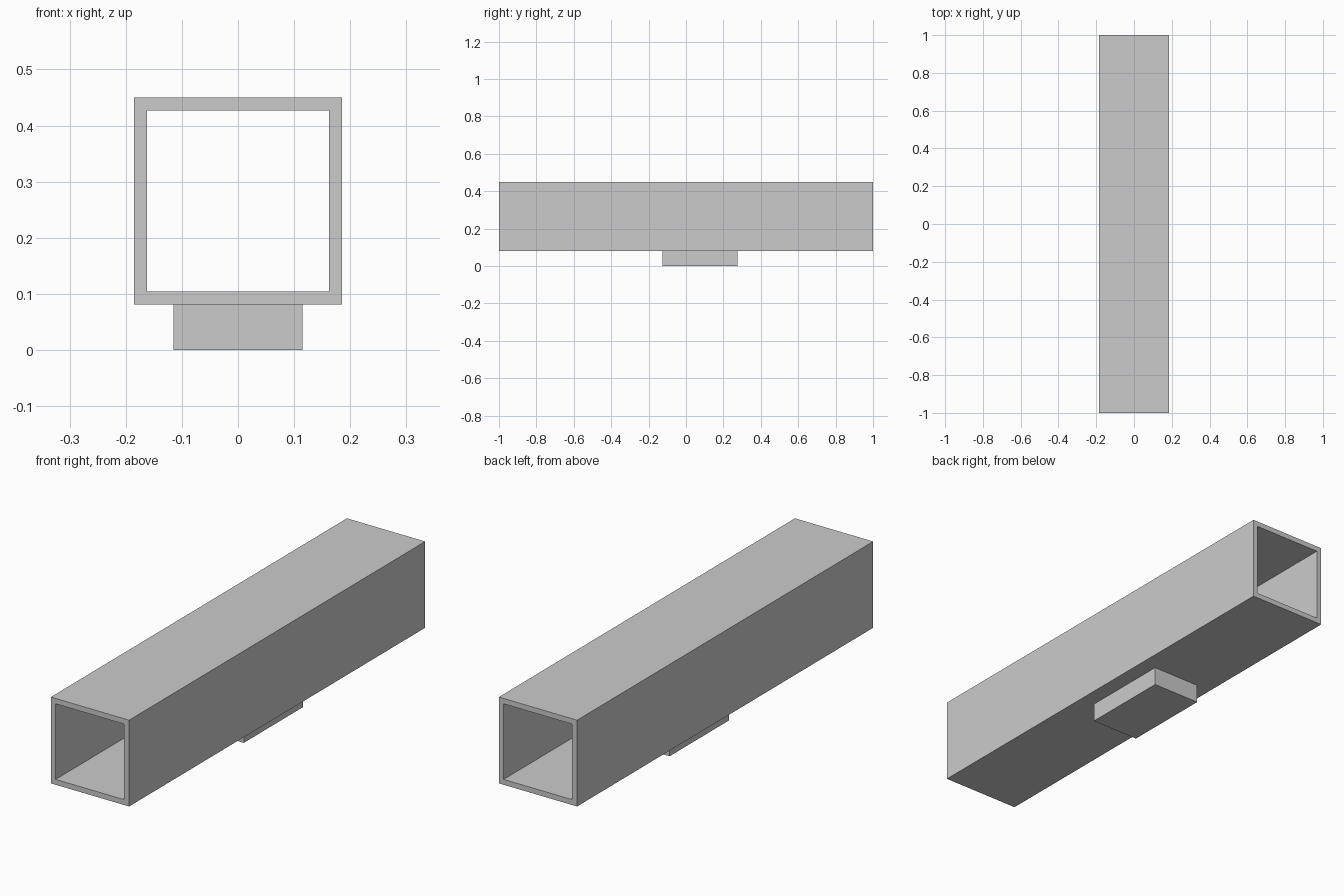
import bpy
import bmesh

if "Cube" in bpy.data.objects:
    bpy.data.objects.remove(bpy.data.objects["Cube"])


def make_object(name, bm):
    bmesh.ops.recalc_face_normals(bm, faces=bm.faces)
    mesh = bpy.data.meshes.new(name)
    bm.to_mesh(mesh)
    bm.free()
    obj = bpy.data.objects.new(name, mesh)
    bpy.context.collection.objects.link(obj)
    return obj


def rectangle(bm, half_width, z0, z1, y):
    corners = [(-half_width, z0), (half_width, z0), (half_width, z1), (-half_width, z1)]
    return [bm.verts.new((x, y, z)) for x, z in corners]


def square_tube(name, half_width, z0, z1, wall, y0, y1):
    bm = bmesh.new()
    # outer front, outer back, inner back, inner front
    loops = [rectangle(bm, half_width - t, z0 + t, z1 - t, y)
             for t, y in [(0, y0), (0, y1), (wall, y1), (wall, y0)]]
    for a, b in zip(loops, loops[1:] + loops[:1]):
        for i in range(4):
            j = (i + 1) % 4
            bm.faces.new((a[i], a[j], b[j], b[i]))
    return make_object(name, bm)


def block(name, half_width, z0, z1, y0, y1):
    bm = bmesh.new()
    bmesh.ops.create_cube(bm, size=1)
    bmesh.ops.scale(bm, vec=(2 * half_width, y1 - y0, z1 - z0), verts=bm.verts)
    bmesh.ops.translate(bm, vec=(0, (y0 + y1) / 2, (z0 + z1) / 2), verts=bm.verts)
    return make_object(name, bm)


# Hollow tube, open at both ends
square_tube("square_tube", 0.185, 0.081, 0.45, 0.023, -1, 1)

# Mounting block under the tube, offset towards the back
block("mounting_block", 0.115, 0, 0.081, -0.125, 0.275)
